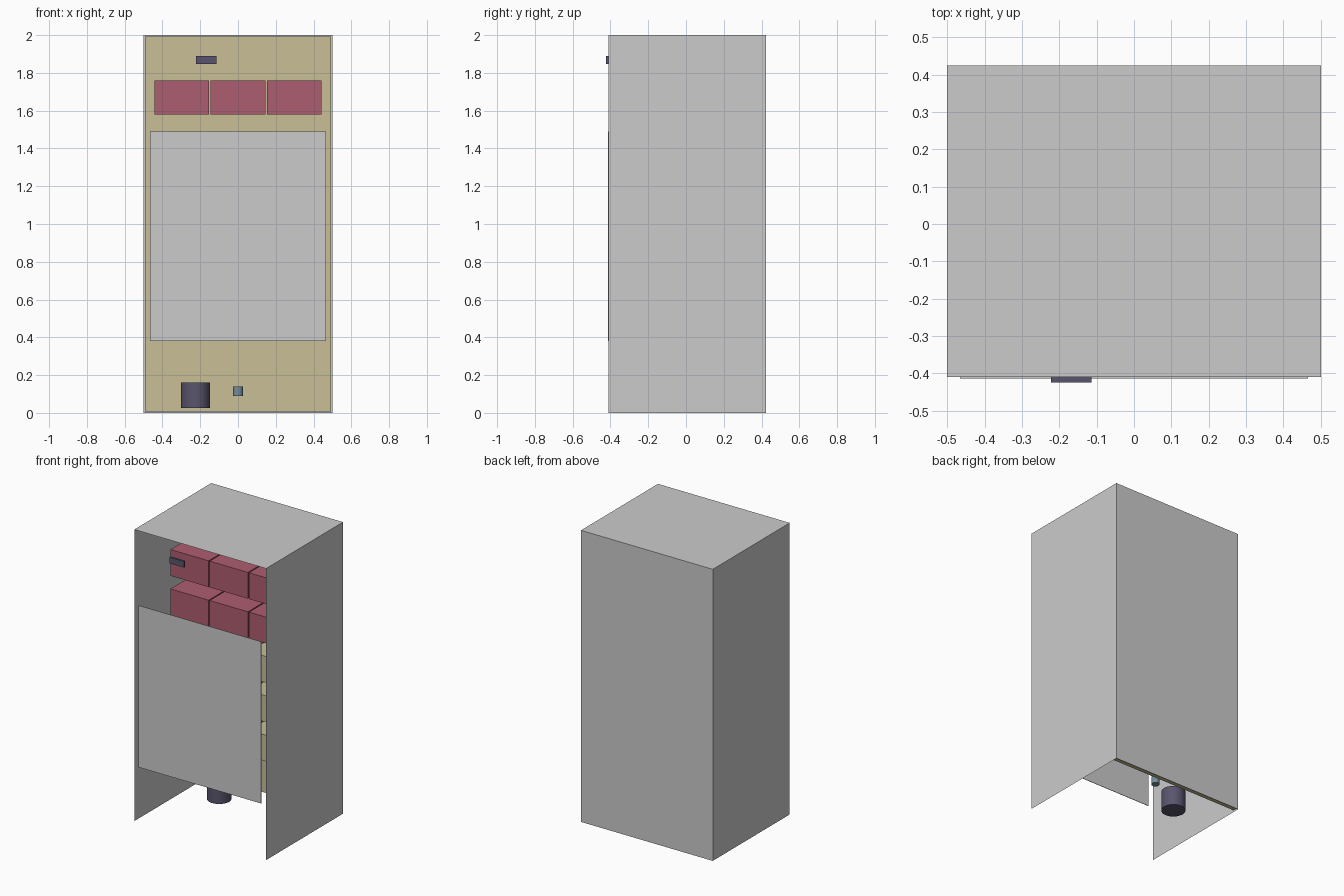
import bpy, bmesh

if "Cube" in bpy.data.objects:
    bpy.data.objects.remove(bpy.data.objects["Cube"])


def material(name, rgb):
    m = bpy.data.materials.new(name)
    m.diffuse_color = (*rgb, 1)
    m.use_nodes = True
    m.node_tree.nodes["Principled BSDF"].inputs["Base Color"].default_value = m.diffuse_color
    return m


RED = material("red", (0.42, 0.11, 0.16))
TAN = material("tan", (0.58, 0.52, 0.30))
DARK = material("dark", (0.10, 0.09, 0.15))
TEAL = material("teal", (0.18, 0.27, 0.32))


def box(name, lo, hi, mat=None):
    """Box between two opposite corners."""
    bpy.ops.mesh.primitive_cube_add(size=1, location=[(a + b) / 2 for a, b in zip(lo, hi)])
    ob = bpy.context.object
    ob.name = name
    ob.scale = [b - a for a, b in zip(lo, hi)]
    bpy.ops.object.transform_apply(location=False, rotation=False, scale=True)
    if mat:
        ob.data.materials.append(mat)
    return ob


def cylinder(name, x, y, z0, z1, radius, mat):
    bpy.ops.mesh.primitive_cylinder_add(vertices=32, radius=radius, depth=z1 - z0,
                                        location=(x, y, (z0 + z1) / 2))
    ob = bpy.context.object
    ob.name = name
    ob.data.materials.append(mat)
    bpy.ops.object.shade_smooth_by_angle()


FRONT, BACK = -0.41, 0.424

# Sheet cabinet shell, open at the front and the bottom
shell = box("cabinet_shell", (-0.5, FRONT, 0), (0.5, BACK, 2))
bm = bmesh.new()
bm.from_mesh(shell.data)
bm.normal_update()
openings = [f for f in bm.faces if f.normal.y < -0.9 or f.normal.z < -0.9]
bmesh.ops.delete(bm, geom=openings, context='FACES')
bm.to_mesh(shell.data)
bm.free()

# Panel lining the back wall
box("back_panel", (-0.493, 0.385, 0.008), (0.493, BACK - 0.003, 1.992), TAN)

# Five rows of three storage boxes, upper two rows red
for row in range(5):
    top = 1.76 - 0.27 * row
    for col in (-1, 0, 1):
        x = 0.298 * col
        box(f"storage_box_{row + 1}_{col + 2}", (x - 0.145, -0.10, top - 0.18),
            (x + 0.145, 0.384, top), RED if row < 2 else TAN)

# Thin front cover and the latch above it
box("front_cover", (-0.465, FRONT - 0.003, 0.38), (0.465, FRONT, 1.49))
box("latch", (-0.222, -0.424, 1.848), (-0.114, FRONT, 1.89), DARK)

# Compressor can and small valve in the base
cylinder("compressor", -0.225, 0.117, 0.025, 0.16, 0.076, DARK)
cylinder("valve", 0.0, 0.21, 0.09, 0.14, 0.026, TEAL)
